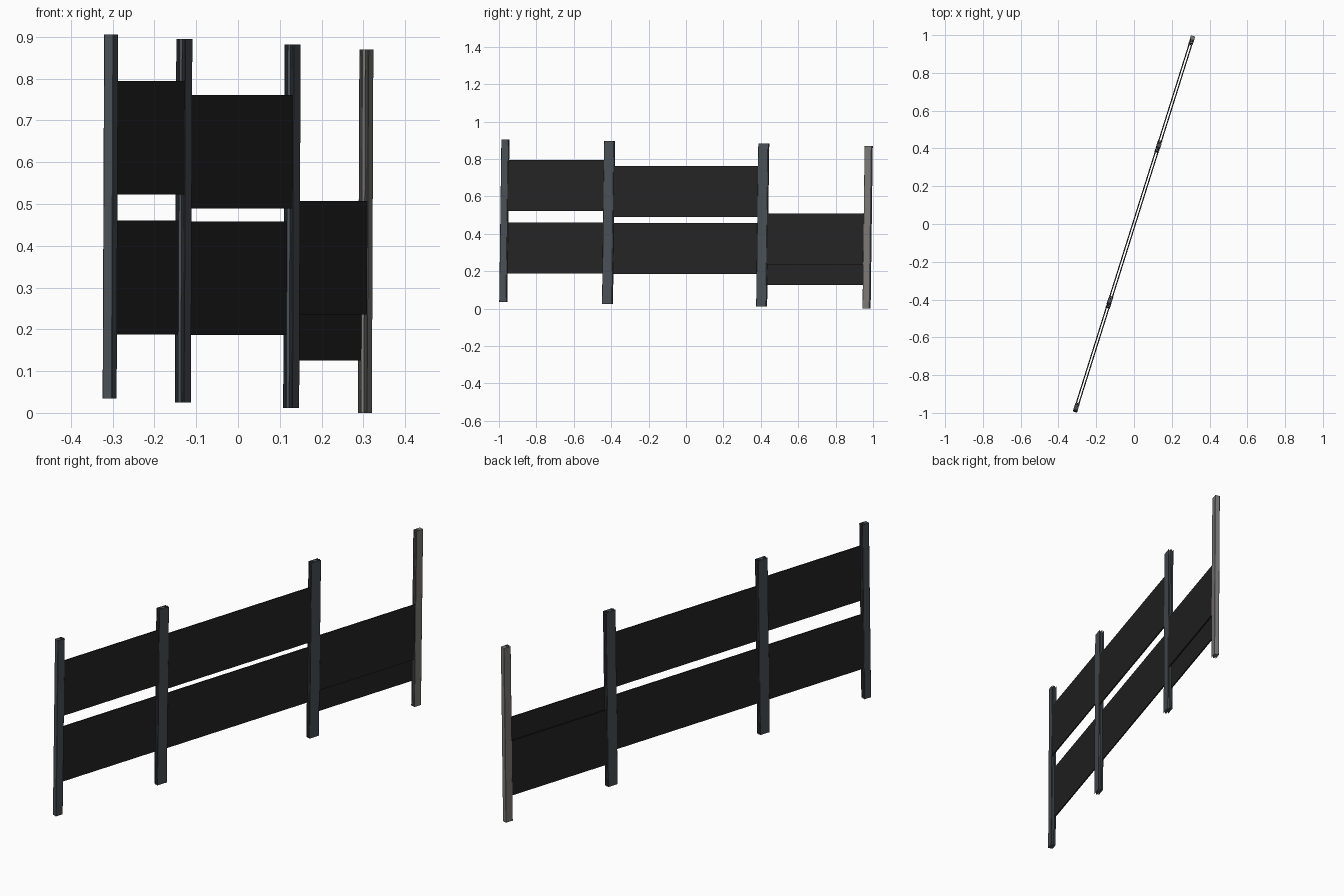
import bpy, bmesh
from mathutils import Vector

cube = bpy.data.objects.get("Cube")
if cube:
    bpy.data.objects.remove(cube, do_unlink=True)


def material(name, rgb):
    m = bpy.data.materials.new(name)
    m.use_nodes = True
    m.diffuse_color = (*rgb, 1)
    bsdf = m.node_tree.nodes["Principled BSDF"]
    bsdf.inputs["Base Color"].default_value = (*rgb, 1)
    bsdf.inputs["Roughness"].default_value = 0.8
    return m


slate = material("slate_grey", (0.068, 0.08, 0.092))
pale = material("pale_grey", (0.2, 0.195, 0.185))
black = material("soft_black", (0.0175, 0.0175, 0.0175))

# Fence line runs diagonally through the origin
ALONG = Vector((0.30, 0.954, 0)).normalized()
ACROSS = Vector((ALONG.y, -ALONG.x, 0))
HEIGHT, LEAN = 0.87, 0.012
HALF_W, SLOT_IN, SLOT_OUT = 0.0118, 0.0036, 0.0104
SLOT_DEPTH = 0.019


def prism(name, profile, s, z, height, mat, lean=0):
    """Extrude an (along, across) outline upward, with a slight lean."""
    bm = bmesh.new()
    verts = [bm.verts.new(ALONG * (s + a - lean / 2) + ACROSS * c + Vector((0, 0, z)))
             for a, c in profile]
    face = bm.faces.new(verts)
    top = bmesh.ops.extrude_face_region(bm, geom=[face])["geom"]
    moved = [v for v in top if isinstance(v, bmesh.types.BMVert)]
    bmesh.ops.translate(bm, verts=moved, vec=ALONG * lean + Vector((0, 0, height)))
    bmesh.ops.recalc_face_normals(bm, faces=bm.faces)
    mesh = bpy.data.meshes.new(name)
    bm.to_mesh(mesh)
    bm.free()
    mesh.materials.append(mat)
    obj = bpy.data.objects.new(name, mesh)
    bpy.context.collection.objects.link(obj)
    return obj


def post_end(half, side, slotted):
    """Outline of one end of a post, either flat or with two panel slots."""
    bevel = 0.0012
    pts = [(half - bevel, -HALF_W), (half, bevel - HALF_W)]
    if slotted:
        q = half - SLOT_DEPTH
        upper = [(half, SLOT_IN), (q, SLOT_IN), (q, SLOT_OUT), (half, SLOT_OUT)]
        pts += [(a, -c) for a, c in reversed(upper)] + upper
    pts += [(half, HALF_W - bevel), (half - bevel, HALF_W)]
    return [(a * side, c * side) for a, c in pts]


# Posts: the end ones are closed on the outside
posts = [("front_end_post", -1.018, 0.035, 0.0195, slate, False, True),
         ("front_middle_post", -0.434, 0.025, 0.0275, slate, True, True),
         ("back_middle_post", 0.43, 0.012, 0.0275, slate, True, True),
         ("back_end_post", 1.018, 0.0, 0.0195, pale, True, False)]
for name, s, z, half, mat, slot_front, slot_back in posts:
    outline = post_end(half, 1, slot_back) + post_end(half, -1, slot_front)
    prism(name, outline, s, z, HEIGHT, mat, LEAN)

# Panels: upper ones in the left slots, lower ones in the right slots
bays = [("front", 0.522, 0.188), ("middle", 0.489, 0.186), ("back", 0.235, 0.125)]
for i, (name, z_upper, z_lower) in enumerate(bays):
    start = posts[i][1] + posts[i][3] - 0.012
    end = posts[i + 1][1] - posts[i + 1][3] + 0.012
    for level, z, side in (("upper", z_upper, 1), ("lower", z_lower, -1)):
        inner, outer = 0.004 * side, 0.0101 * side
        box = [(start, inner), (end, inner), (end, outer), (start, outer)]
        prism(f"{name}_{level}_panel", box, 0, z, 0.272, black)
